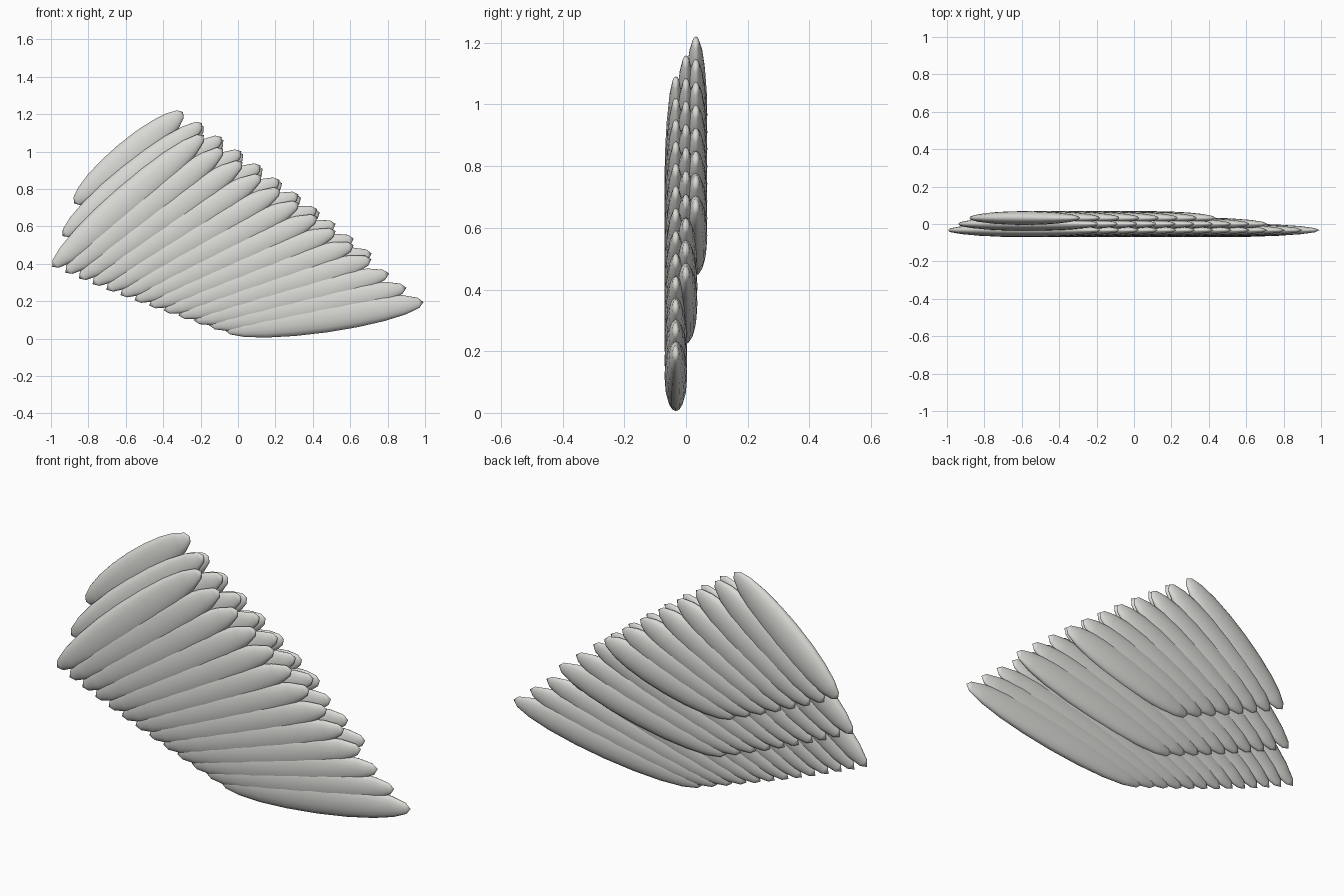
import bpy
import bmesh
from math import radians
from mathutils import Matrix, Vector

cube = bpy.data.objects.get("Cube")
if cube:
    bpy.data.objects.remove(cube)

# Single pale warm grey for the whole wing
pale = bpy.data.materials.new("pale_grey")
pale.use_nodes = True
color = (0.70, 0.70, 0.67, 1)
pale.diffuse_color = color
pale.node_tree.nodes["Principled BSDF"].inputs["Base Color"].default_value = color

HALF_WIDTH, HALF_THICKNESS = 0.088, 0.037


def feather_mesh(name, half_length):
    """Flat, slender ellipsoid with its poles along x."""
    bm = bmesh.new()
    bmesh.ops.create_uvsphere(bm, u_segments=16, v_segments=10, radius=1)
    bm.transform(Matrix.Diagonal((half_length, HALF_THICKNESS, HALF_WIDTH, 1))
                 @ Matrix.Rotation(radians(90), 4, 'Y'))
    for face in bm.faces:
        face.smooth = True
    mesh = bpy.data.meshes.new(name)
    bm.to_mesh(mesh)
    bm.free()
    mesh.materials.append(pale)
    return mesh


def feather_row(name, count, half_length, y, first, last, angles):
    """Fan of feathers from the upper (first) to the lower (last) centre."""
    mesh = feather_mesh(name, half_length)
    start, end = Vector((first[0], y, first[1])), Vector((last[0], y, last[1]))
    for i in range(count):
        t = i / (count - 1)
        tilt = angles[0] + (angles[1] - angles[0]) * t
        feather = bpy.data.objects.new(f"{name}_{i + 1}", mesh)
        feather.location = start.lerp(end, t)
        feather.rotation_euler.y = -radians(tilt)
        bpy.context.collection.objects.link(feather)


# Three stacked rows, longest in front
feather_row("long_feather", 13, 0.537, -0.033, (-0.588, 0.735), (0.46, 0.12), (41, 8))
feather_row("middle_feather", 10, 0.48, 0.0, (-0.565, 0.85), (0.245, 0.355), (39, 12))
feather_row("short_feather", 8, 0.38, 0.032, (-0.585, 0.967), (0.07, 0.575), (40, 15))
